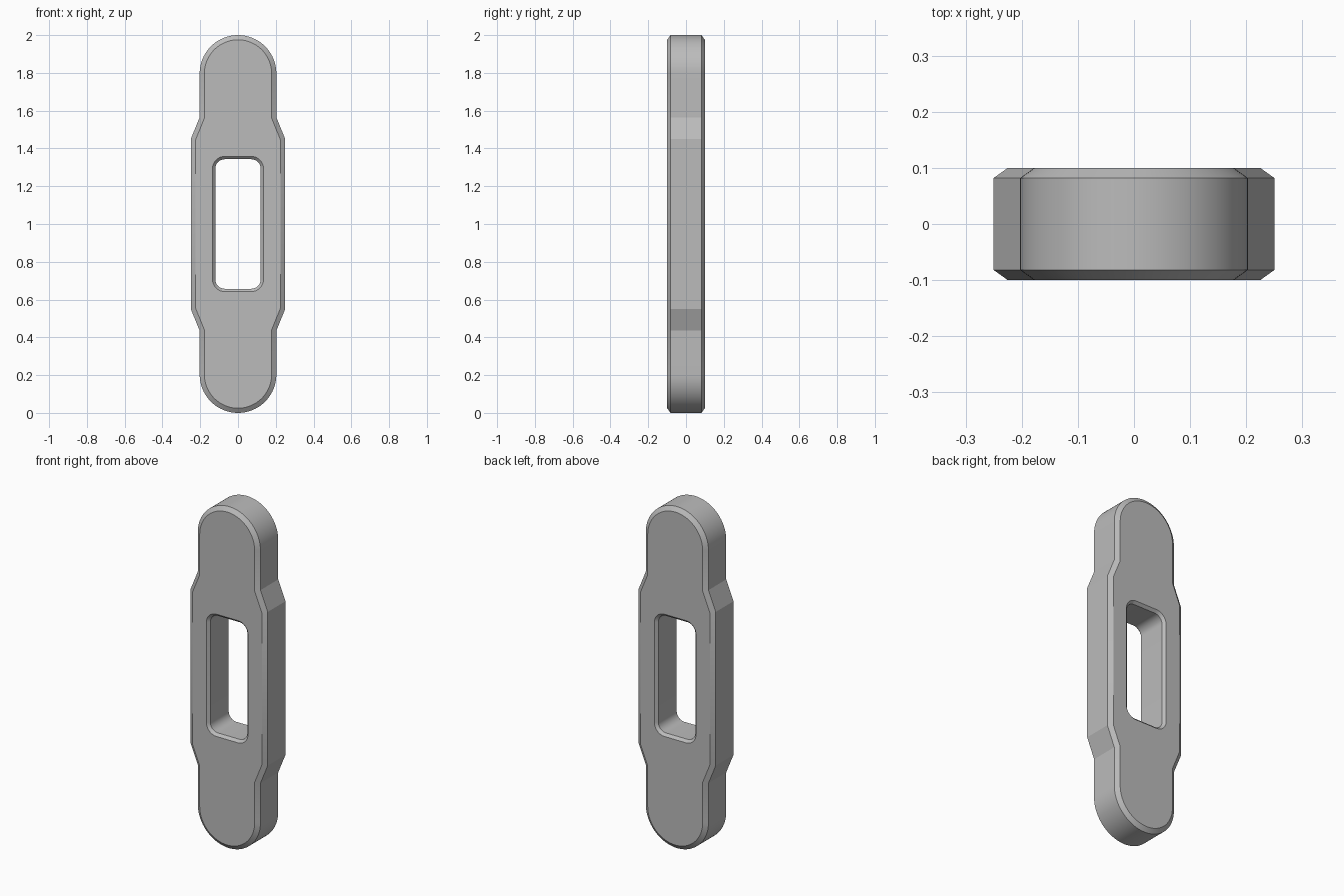
import bpy
import bmesh
from math import sin, cos, pi, radians
from mathutils import Vector

cube = bpy.data.objects.get("Cube")
if cube:
    bpy.data.objects.remove(cube)

HALF_DEPTH = 0.1
MID = 1.0


def arc(cx, cz, r, start, end, steps):
    """Points along a circular arc, angles in degrees."""
    angles = [radians(start + (end - start) * i / steps) for i in range(steps + 1)]
    return [Vector((cx + r * cos(a), cz + r * sin(a))) for a in angles]


def inset(points, d):
    """Move a counter-clockwise outline inward by d with mitred corners."""
    result = []
    for i, p in enumerate(points):
        a = (p - points[i - 1]).normalized()
        b = (points[(i + 1) % len(points)] - p).normalized()
        na, nb = Vector((a.y, -a.x)), Vector((b.y, -b.x))
        result.append(p - (na + nb) * d / (1 + na.dot(nb)))
    return result


def body_outline():
    """Rounded ends with a wider, sloped middle section."""
    end_w, mid_w = 0.203, 0.25
    side = [Vector((mid_w, 0.45)), Vector((end_w, 0.565))]
    upper = side + arc(0, 1 - end_w, end_w, 0, 180, 40)
    upper += [Vector((-p.x, p.y)) for p in reversed(side)]
    return upper + [-p for p in upper]


def slot_outline(w, h, r):
    """Rounded rectangle."""
    points = []
    for sx, sz, a in ((1, 1, 0), (-1, 1, 90), (-1, -1, 180), (1, -1, 270)):
        points += arc(sx * (w - r), sz * (h - r), r, a, a + 90, 8)
    return points


def add_wall(bm, outline, chamfer_width, chamfer_depth):
    """Bridge four rings into a chamfered wall; return front and back ring edges."""
    small = inset(outline, chamfer_width)
    shoulder = HALF_DEPTH - chamfer_depth
    layers = ((small, -HALF_DEPTH), (outline, -shoulder),
              (outline, shoulder), (small, HALF_DEPTH))
    rings = [[bm.verts.new((p.x, y, p.y + MID)) for p in pts] for pts, y in layers]
    n = len(outline)
    for lower, upper in zip(rings, rings[1:]):
        for i in range(n):
            j = (i + 1) % n
            bm.faces.new((lower[i], lower[j], upper[j], upper[i]))
    return [[bm.edges.get((ring[i], ring[(i + 1) % n])) for i in range(n)]
            for ring in (rings[0], rings[-1])]


# Outer wall and slot wall, joined by flat front and back faces
bm = bmesh.new()
outer = add_wall(bm, body_outline(), 0.025, 0.018)
slot = add_wall(bm, slot_outline(0.12, 0.343, 0.05), -0.015, 0.015)
for outer_edges, slot_edges in zip(outer, slot):
    bmesh.ops.triangle_fill(bm, use_beauty=True, edges=outer_edges + slot_edges)
bmesh.ops.recalc_face_normals(bm, faces=bm.faces)
mesh = bpy.data.meshes.new("slotted_link")
bm.to_mesh(mesh)
bm.free()

# Plain grey finish
grey = bpy.data.materials.new("plain grey")
grey.use_nodes = True
colour = (0.5, 0.5, 0.5, 1)
grey.diffuse_color = colour
grey.node_tree.nodes["Principled BSDF"].inputs["Base Color"].default_value = colour
mesh.materials.append(grey)

link = bpy.data.objects.new("slotted_link", mesh)
bpy.context.collection.objects.link(link)
bpy.ops.object.select_all(action="DESELECT")
link.select_set(True)
bpy.context.view_layer.objects.active = link
bpy.ops.object.shade_smooth_by_angle(angle=radians(18))
